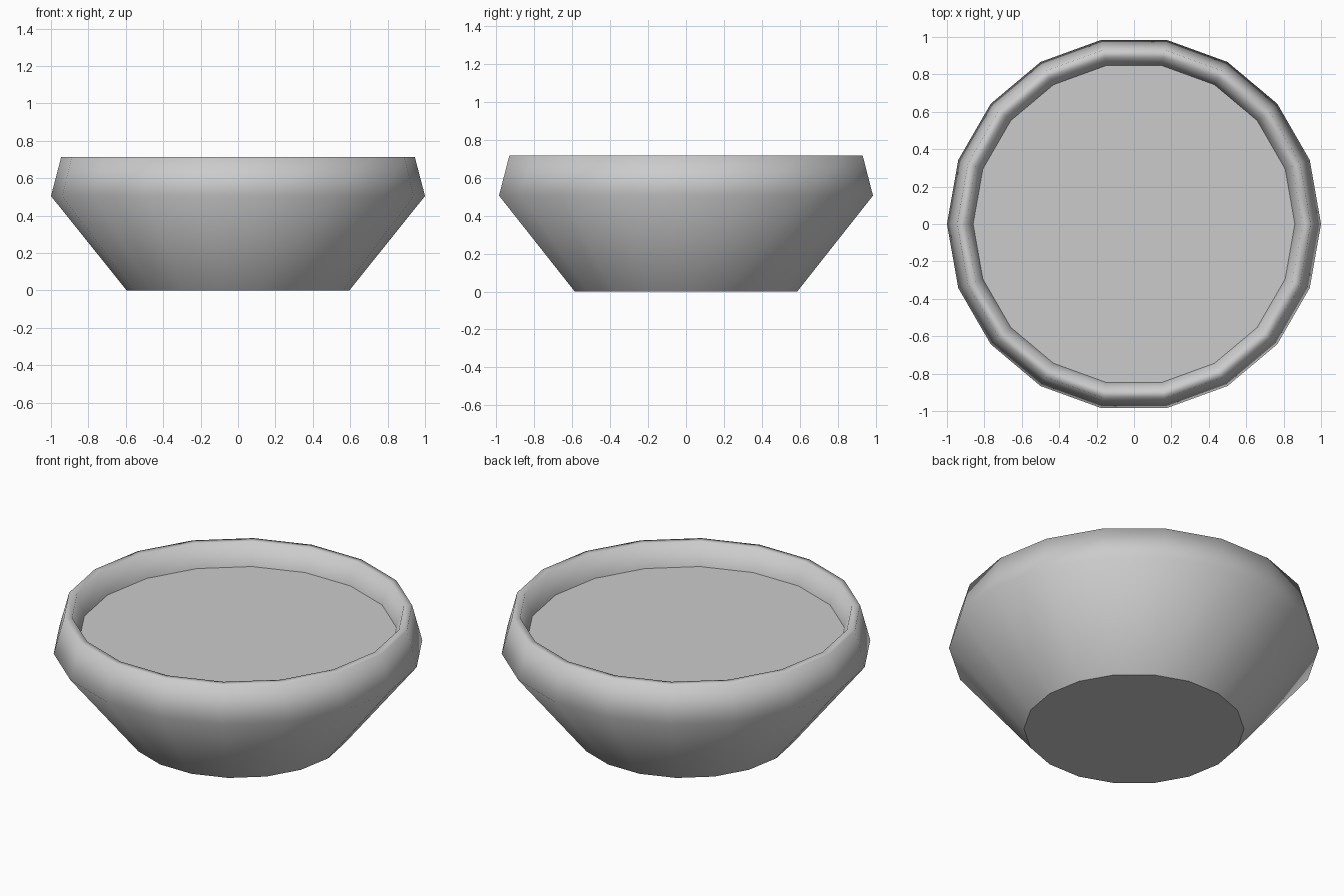
import bpy
import bmesh
from math import cos, sin, tau

SIDES = 18

default = bpy.data.objects.get("Cube")
if default:
    bpy.data.objects.remove(default, do_unlink=True)

# Single grey material
grey = bpy.data.materials.new("light_grey")
colour = (0.6, 0.6, 0.6, 1)
grey.diffuse_color = colour
grey.use_nodes = True
grey.node_tree.nodes["Principled BSDF"].inputs["Base Color"].default_value = colour


def ring(bm, radius, z):
    return [bm.verts.new((radius * cos(tau * i / SIDES), radius * sin(tau * i / SIDES), z))
            for i in range(SIDES)]


def finish(bm, name):
    mesh = bpy.data.meshes.new(name)
    bm.to_mesh(mesh)
    bm.free()
    mesh.materials.append(grey)
    obj = bpy.data.objects.new(name, mesh)
    bpy.context.collection.objects.link(obj)
    return obj


# Bowl wall: foot, belly, outer rim, inner rim, inner floor line
profile = [(0.595, 0), (1, 0.505), (0.945, 0.715), (0.9, 0.715), (0.86, 0.585)]
bm = bmesh.new()
rings = [ring(bm, r, z) for r, z in profile]
for low, high in zip(rings, rings[1:]):
    for i in range(SIDES):
        j = (i + 1) % SIDES
        bm.faces.new((low[i], low[j], high[j], high[i])).smooth = True

# Flat base, kept sharp against the smooth wall
base = bm.faces.new(rings[0][::-1])
for edge in base.edges:
    edge.smooth = False
finish(bm, "bowl")

# Flat inner floor
bm = bmesh.new()
bm.faces.new(ring(bm, *profile[-1]))
finish(bm, "inner_floor")
